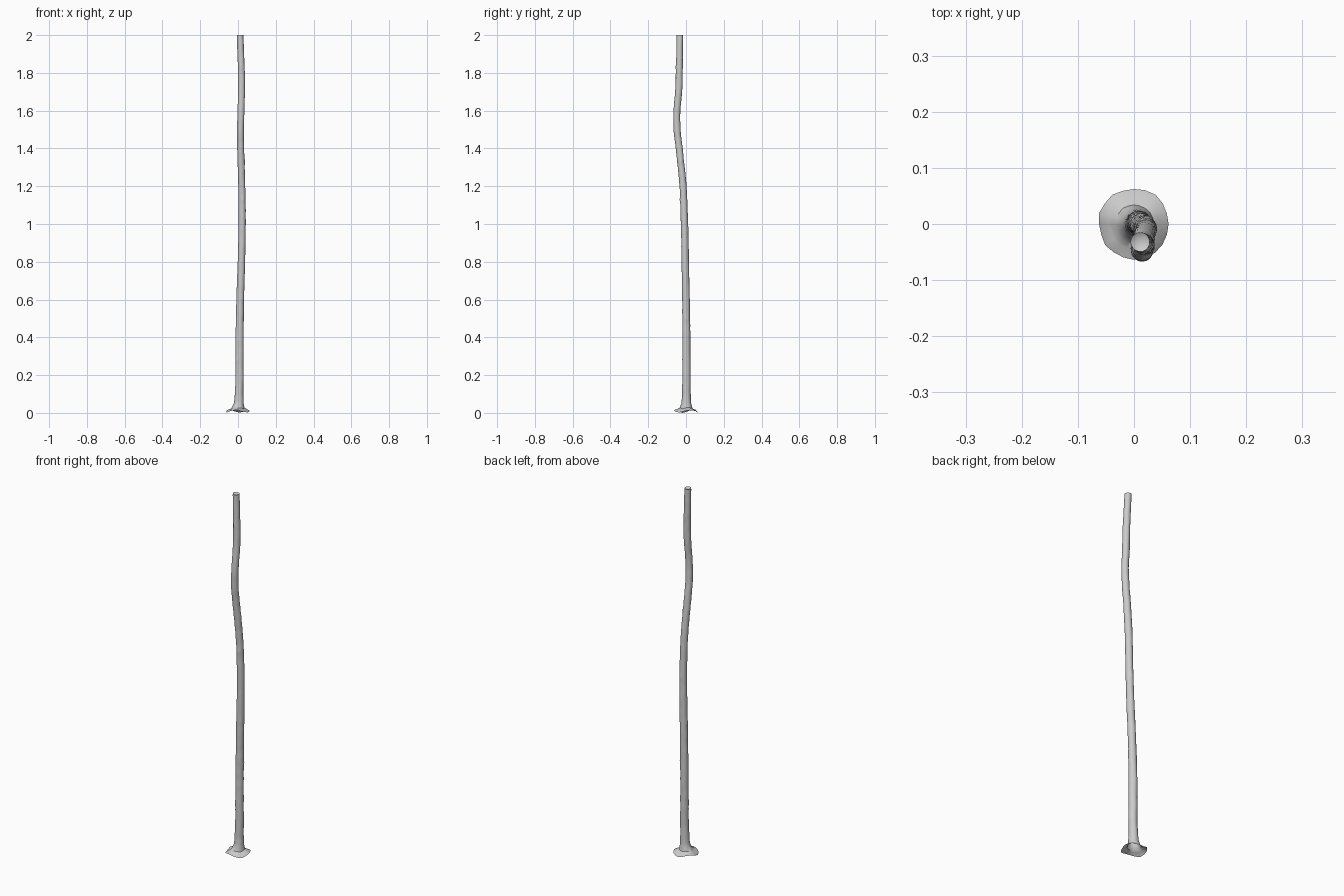
import bpy, bmesh, math
from mathutils import Vector, noise

if "Cube" in bpy.data.objects:
    bpy.data.objects.remove(bpy.data.objects["Cube"])

SIDES = 20

# Centreline of the leaning trunk: z, x, y, radius
PATH = [(0.05, 0.004, 0.002, 0.026), (0.10, 0.006, 0.002, 0.0225), (0.2, 0.008, 0.002, 0.0215),
        (0.4, 0.008, 0.002, 0.021), (0.6, 0.012, 0.0, 0.020), (0.8, 0.018, -0.004, 0.0195),
        (1.0, 0.022, -0.008, 0.019), (1.2, 0.020, -0.016, 0.0185), (1.4, 0.014, -0.036, 0.0185),
        (1.5, 0.013, -0.047, 0.0185), (1.6, 0.016, -0.048, 0.018), (1.7, 0.018, -0.039, 0.0185),
        (1.8, 0.018, -0.036, 0.018), (2.0, 0.011, -0.032, 0.017)]
# Flared root skirt from rim to trunk: z, radius, rim waviness
SKIRT = [(0.009, 0.063, 0.007), (0.014, 0.055, 0.004), (0.019, 0.045, 0.003), (0.025, 0.034, 0.002)]
# Small bark knots: z, angle
KNOTS = [(0.28, 4.0), (0.5, 0.2), (0.72, 3.3), (0.97, 1.4), (1.13, 5.0), (1.33, 0.1), (1.62, 2.9), (1.83, 4.5)]


def sample(z):
    """Smoothly interpolate x, y and radius along the trunk."""
    i = max(0, min(len(PATH) - 2, sum(p[0] <= z for p in PATH) - 1))
    p = [PATH[max(0, min(len(PATH) - 1, i + k))] for k in (-1, 0, 1, 2)]
    h = p[2][0] - p[1][0]
    t = (z - p[1][0]) / h
    out = []
    for c in (1, 2, 3):
        m0 = (p[2][c] - p[0][c]) / (p[2][0] - p[0][0]) * h
        m1 = (p[3][c] - p[1][c]) / (p[3][0] - p[1][0]) * h
        out.append((2*t**3 - 3*t*t + 1) * p[1][c] + (t**3 - 2*t*t + t) * m0
                   + (3*t*t - 2*t**3) * p[2][c] + (t**3 - t*t) * m1)
    return out


bm = bmesh.new()
rings = []
angles = [2 * math.pi * k / SIDES for k in range(SIDES)]

# Root skirt, irregular and open underneath
for z, r, wave in SKIRT:
    ring = []
    for a in angles:
        n = noise.noise((2 * math.cos(a), 2 * math.sin(a), r * 20))
        rr = r * (1 + 0.06 * n)
        dz = wave * math.sin(3 * a + 0.6) * 0.9 + 0.003 * n
        ring.append(bm.verts.new((rr * math.cos(a), rr * math.sin(a), max(0, z + dz))))
    rings.append(ring)
min(rings[0], key=lambda v: v.co.z).co.z = 0

# Trunk with slightly rough bark and knots
N = 150
for i in range(N + 1):
    z = 0.05 + 1.95 * i / N
    x, y, r = sample(z)
    ring = []
    for a in angles:
        n = noise.noise((1.3 * math.cos(a), 1.3 * math.sin(a), z * 22))
        rr = r * (1 + 0.06 * n)
        for kz, ka in KNOTS:
            da = math.remainder(a - ka, 2 * math.pi)
            rr += 0.004 * math.exp(-((z - kz) / 0.010) ** 2 - (da / 0.35) ** 2)
        ring.append(bm.verts.new((x + rr * math.cos(a), y + rr * math.sin(a), z)))
    rings.append(ring)

# Cut top with a shallow dip
x, y, r = sample(2.0)
rings.append([bm.verts.new((x + 0.6 * r * math.cos(a), y + 0.6 * r * math.sin(a), 1.995)) for a in angles])

for lo, hi in zip(rings, rings[1:]):
    for k in range(SIDES):
        j = (k + 1) % SIDES
        bm.faces.new((lo[k], lo[j], hi[j], hi[k]))
bm.faces.new(rings[-1])

mesh = bpy.data.meshes.new("trunk")
bm.to_mesh(mesh)
bm.free()
trunk = bpy.data.objects.new("trunk", mesh)
bpy.context.collection.objects.link(trunk)
bpy.context.view_layer.objects.active = trunk
trunk.select_set(True)
bpy.ops.object.shade_smooth_by_angle(angle=math.radians(40))
